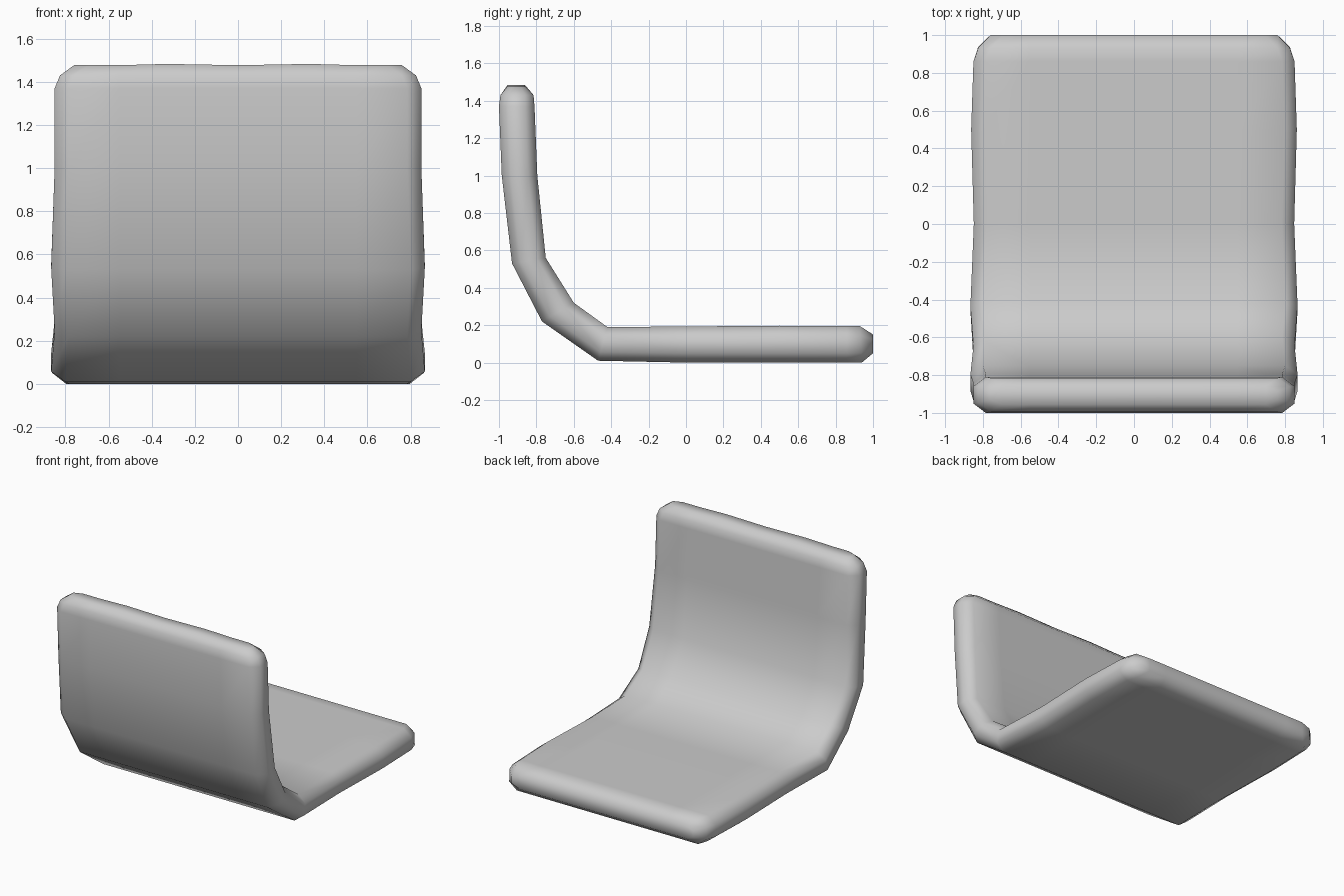
import bpy, bmesh
from mathutils import Vector

if "Cube" in bpy.data.objects:
    bpy.data.objects.remove(bpy.data.objects["Cube"])

# Stations along the padded shell: outer (y, z), inner (y, z), half width
stations = [
    ((1.00, 0.05), (1.00, 0.15), 0.76),
    ((0.94, 0.00), (0.93, 0.195), 0.825),
    ((0.86, 0.00), (0.86, 0.195), 0.85),
    ((0.50, 0.00), (0.50, 0.197), 0.862),
    ((0.00, 0.00), (0.00, 0.193), 0.848),
    ((-0.47, 0.01), (-0.42, 0.19), 0.866),
    ((-0.77, 0.22), (-0.60, 0.32), 0.85),
    ((-0.93, 0.53), (-0.75, 0.56), 0.866),
    ((-0.985, 1.00), (-0.795, 1.00), 0.85),
    ((-1.00, 1.37), (-0.81, 1.37), 0.85),
    ((-0.992, 1.43), (-0.815, 1.43), 0.825),
    ((-0.955, 1.477), (-0.86, 1.477), 0.76),
]

# Cross-section: inset from the side edge (or fixed column) and thickness factor
columns = [-0.55, -0.33, 0.0, 0.33, 0.55]


def ring(w):
    inset = 0.065
    pts = [(-w + inset, 0)] + [(x, 0) for x in columns] + [(w - inset, 0)]
    pts += [(w, 0.26), (w, 0.74)]
    pts += [(w - inset, 1)] + [(x, 1) for x in reversed(columns)] + [(-w + inset, 1)]
    return pts + [(-w, 0.74), (-w, 0.26)]


bm = bmesh.new()
rings = []
last = len(stations) - 1
for i, (o, n, w) in enumerate(stations):
    row = []
    for x, t in ring(w):
        y = o[0] + (n[0] - o[0]) * t
        z = o[1] + (n[1] - o[1]) * t
        # slight ripple on the end rims
        ripple = 0.006 if abs(abs(x) - 0.33) < 0.01 else 0.0
        if i == last:
            z += ripple
        row.append(bm.verts.new(Vector((x, y, z))))
    rings.append(row)

# Skin between stations and close both rims with strips
m = len(rings[0])
for a, b in zip(rings, rings[1:]):
    for j in range(m):
        k = (j + 1) % m
        bm.faces.new((a[j], a[k], b[k], b[j]))
n_top = len(columns) + 2
for r in (rings[0], rings[-1]):
    low, high = r[:n_top], r[n_top + 2:2 * n_top + 2][::-1]
    for j in range(n_top - 1):
        bm.faces.new((low[j], low[j + 1], high[j + 1], high[j]))
    bm.faces.new((low[-1], r[n_top], r[n_top + 1], high[-1]))
    bm.faces.new((high[0], r[-2], r[-1], low[0]))
bmesh.ops.recalc_face_normals(bm, faces=bm.faces)
for f in bm.faces:
    f.smooth = True

mesh = bpy.data.meshes.new("seat_and_back_cushion")
bm.to_mesh(mesh)
bm.free()
seat = bpy.data.objects.new("seat_and_back_cushion", mesh)
bpy.context.collection.objects.link(seat)
